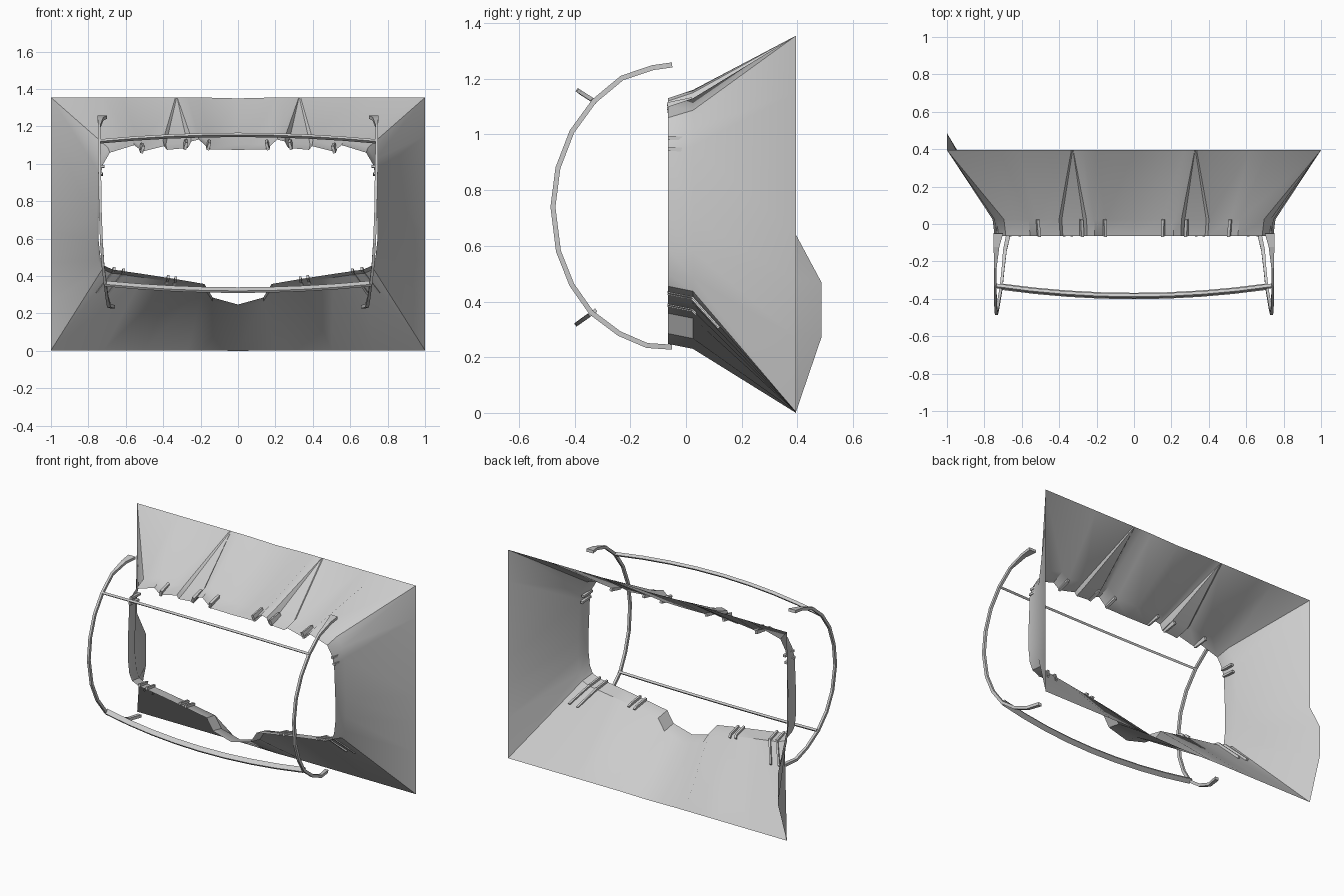
import bpy, bmesh
from mathutils import Vector as V

if "Cube" in bpy.data.objects:
    bpy.data.objects.remove(bpy.data.objects["Cube"])

# Half outline of the opening (x, z) and where each point lands on the outer frame (x, z)
ROWS = [
    (0, 1.075, 0, 1.35), (.15, 1.077, .20, 1.355), (.21, 1.13, .27, 1.355),
    (.25, 1.12, .325, 1.355), (.268, 1.085, .326, 1.355), (.38, 1.075, .328, 1.355),
    (.395, 1.095, .335, 1.355), (.51, 1.066, .62, 1.355), (.555, 1.10, .72, 1.355),
    (.685, 1.06, 1, 1.355), (.72, 1.0, 1, 1.355), (.735, .94, 1, 1.15),
    (.745, .70, 1, .64), (.745, .59, 1, .47), (.735, .50, 1, .27),
    (.715, .455, 1, .003), (.67, .435, 1, .003), (.50, .41, .72, .003),
    (.34, .385, .50, .003), (.18, .358, .27, .003), (.135, .285, .20, .003),
    (0, .248, 0, 0)]
Y0, Y1, Y2 = -.065, .025, .395


def ring_point(row, k, side=1):
    """Point on ring k: 0 front lip, 1 crease, 2 outer frame."""
    x, z, x2, z2 = row
    if k == 0:
        return V((side * x, Y0, z))
    if k == 1:
        t = max(-.6, min(1, (z - .7) / .4))
        return V((side * x * 1.015, Y1, z + .03 * t))
    bump = side < 0 and x2 == 1 and .2 < z2 < .5
    return V((side * x2, .486 if bump else Y2, z2))


def surf(f, k, side=1):
    i = int(f)
    return ring_point(ROWS[i], k, side).lerp(ring_point(ROWS[i + 1], k, side), f - i)


def finish(bm, name, angle=None):
    me = bpy.data.meshes.new(name)
    bm.to_mesh(me)
    bm.free()
    ob = bpy.data.objects.new(name, me)
    bpy.context.collection.objects.link(ob)
    if angle:
        bpy.ops.object.select_all(action='DESELECT')
        ob.select_set(True)
        bpy.context.view_layer.objects.active = ob
        bpy.ops.object.shade_smooth_by_angle(angle=angle)
    return ob


def strip(name, path, across, widths, thick):
    """Sweep a flat rectangular section along a path."""
    bm = bmesh.new()
    path = [V(p) for p in path]
    across = V(across).normalized()
    rings = []
    for i, p in enumerate(path):
        tan = (path[min(i + 1, len(path) - 1)] - path[max(i - 1, 0)]).normalized()
        n = tan.cross(across).normalized() * thick / 2
        a = across * (widths[i] if isinstance(widths, list) else widths) / 2
        rings.append([bm.verts.new(p + q) for q in (a + n, a - n, -a - n, n - a)])
    for r, s in zip(rings, rings[1:]):
        for j in range(4):
            bm.faces.new((r[j], r[(j + 1) % 4], s[(j + 1) % 4], s[j]))
    bm.faces.new(rings[0])
    bm.faces.new(rings[-1])
    bmesh.ops.recalc_face_normals(bm, faces=bm.faces)
    return finish(bm, name)


# Flared surround: loft lip -> crease -> rectangular frame
bm = bmesh.new()
loop = [(r, 1) for r in ROWS] + [(r, -1) for r in ROWS[-2:0:-1]]
rings = [[bm.verts.new(ring_point(r, k, s)) for r, s in loop] for k in range(3)]
n = len(loop)
for a, b in zip(rings, rings[1:]):
    for j in range(n):
        bm.faces.new((a[j], a[(j + 1) % n], b[(j + 1) % n], b[j]))
bmesh.ops.remove_doubles(bm, verts=bm.verts, dist=.0005)
bmesh.ops.recalc_face_normals(bm, faces=bm.faces)
finish(bm, "flared_surround", .6)

HOOP = [(.725, -.05, 1.25), (.735, -.12, 1.24), (.742, -.23, 1.203), (.742, -.33, 1.12),
        (.741, -.41, 1.01), (.738, -.46, .88), (.736, -.478, .74), (.73, -.458, .58),
        (.722, -.41, .46), (.71, -.34, .36), (.70, -.24, .285), (.69, -.14, .242),
        (.67, -.05, .236)]
for s, tag in ((1, "right"), (-1, "left")):
    # Curved side hoop with a widened upper tip
    strip(f"side_hoop_{tag}", [(s * x, y, z) for x, y, z in HOOP], (1, 0, 0),
          [.05, .03] + [.015] * 9 + [.02, .025], .018)
    # Ribs on the lower panel
    for i, (f, reach) in enumerate(((16.05, .26), (16.35, .26), (17.8, .04), (18.05, .04))):
        end = surf(f, 1, s).lerp(surf(f, 2, s), reach)
        up = V((0, 0, .006))
        strip(f"lower_rib_{tag}_{i}", [surf(f, 0, s) + up, surf(f, 1, s) + up, end + up],
              (1, 0, 0), .013, .018)
    # Ribs on the side wall
    for i, f in enumerate((10.2, 10.85)):
        strip(f"side_rib_{tag}_{i}", [surf(f, 0, s), surf(f, 1, s) - V((s * .012, 0, .025))],
              (0, 0, 1), .014, .018)
    # Clips under the upper lip
    for i, f in enumerate((1.1, 4.1, 7.0)):
        strip(f"upper_clip_{tag}_{i}", [surf(f, 0, s) + V((0, 0, .01)), surf(f, 1, s)],
              (1, 0, .3 * s), .015, .04)


def bow(end, mid, count=8):
    """Shallow arc across the width."""
    pts = []
    for i in range(count + 1):
        t = 2 * i / count - 1
        p = V(mid).lerp(V(end), t * t)
        pts.append((end[0] * t, p.y, p.z))
    return pts


# Cross bars joining the hoops
strip("upper_cross_bar", bow((.742, -.33, 1.12), (0, -.385, 1.155)), (0, .8, -.6), .02, .014)
strip("lower_cross_bar", bow((.71, -.335, .36), (0, -.385, .325)), (0, .8, .6), .032, .014)
